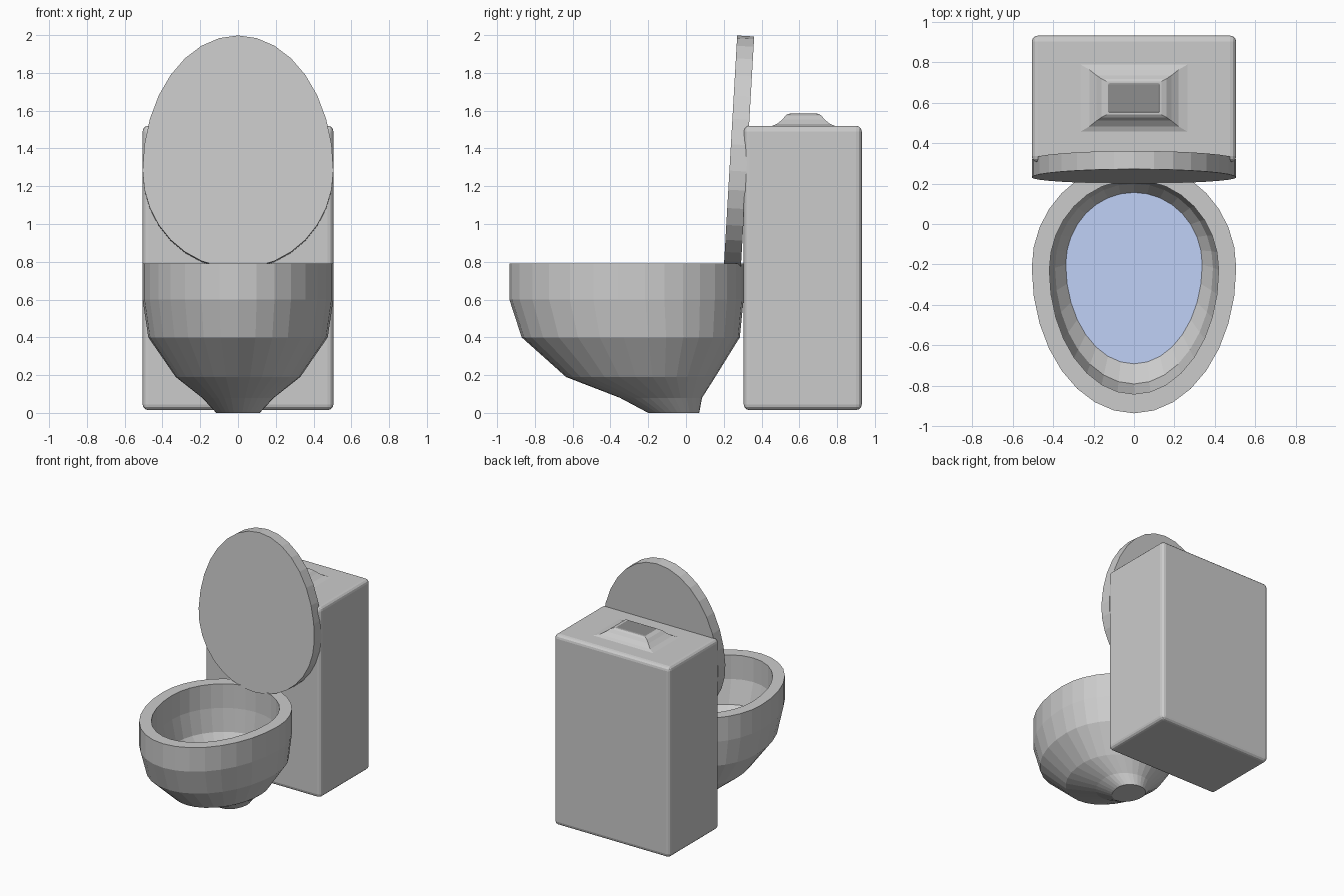
import bpy, bmesh, math
from mathutils import Matrix

if "Cube" in bpy.data.objects:
    bpy.data.objects.remove(bpy.data.objects["Cube"])

SIDES = 32


def make_object(name, bm, color=None):
    bmesh.ops.recalc_face_normals(bm, faces=bm.faces)
    mesh = bpy.data.meshes.new(name)
    bm.to_mesh(mesh)
    bm.free()
    obj = bpy.data.objects.new(name, mesh)
    bpy.context.collection.objects.link(obj)
    if color:
        mat = bpy.data.materials.new(name + "_colour")
        mat.diffuse_color = (*color, 1)
        mat.use_nodes = True
        mat.node_tree.nodes["Principled BSDF"].inputs["Base Color"].default_value = mat.diffuse_color
        mesh.materials.append(mat)
    return obj


def egg(w, front, back, z):
    """Egg outline: long half to the front, short half to the back."""
    mid = back - 0.42 * (back - front)
    pts = []
    for i in range(SIDES):
        a = 2 * math.pi * i / SIDES
        r = back - mid if math.sin(a) > 0 else mid - front
        pts.append((w * math.cos(a), mid + r * math.sin(a), z))
    return pts


def rect(hx, hy, z, cy):
    return [(sx * hx, cy + sy * hy, z)
            for sx, sy in ((-1, -1), (1, -1), (1, 1), (-1, 1))]


def loft(loops):
    """Skin a stack of loops and cap both ends."""
    bm = bmesh.new()
    rings = [[bm.verts.new(p) for p in loop] for loop in loops]
    for a, b in zip(rings, rings[1:]):
        for i in range(len(a)):
            j = (i + 1) % len(a)
            bm.faces.new((a[i], a[j], b[j], b[i]))
    bm.faces.new(rings[0])
    bm.faces.new(rings[-1])
    return bm


def box(size, centre):
    bm = bmesh.new()
    bmesh.ops.create_cube(bm, size=1, matrix=Matrix.Translation(centre) @
                          Matrix.Diagonal((*size, 1)))
    return bm


# Bowl: outer wall from the foot to the rim, then down the inside
bowl = [(0.115, -0.20, 0.07, 0.0), (0.19, -0.35, 0.085, 0.08),
        (0.33, -0.635, 0.155, 0.19), (0.475, -0.87, 0.285, 0.40),
        (0.505, -0.935, 0.305, 0.60), (0.505, -0.935, 0.305, 0.79),
        (0.418, -0.84, 0.218, 0.79), (0.418, -0.84, 0.218, 0.60),
        (0.39, -0.79, 0.20, 0.42), (0.27, -0.565, 0.10, 0.25)]
make_object("bowl", loft([egg(*r) for r in bowl]))

# Water surface
bm = bmesh.new()
bm.faces.new([bm.verts.new(p) for p in egg(0.345, -0.705, 0.16, 0.345)])
water = make_object("water", bm, (0.53, 0.64, 0.93))

# Lid: slab with the rim outline, hinged at the back and leaning forward
lid = make_object("lid", loft([egg(0.505, -1.235, 0, z) for z in (0, 0.09)]))
lid.location = (0, 0.2, 0.765)
lid.rotation_euler = (math.radians(-93.3), 0, 0)
# face the slab's thickness towards the tank
lid.data.transform(Matrix.Scale(1, 4))

# Tank with rounded edges
tank = make_object("tank", box((1.01, 0.625, 1.505), (0, 0.618, 0.7675)))
bev = tank.modifiers.new("rounded_edges", "BEVEL")
bev.width, bev.segments = 0.03, 3

# Raised flush button surround
make_object("button_surround", loft([
    rect(hx, hy, z, 0.622) for hx, hy, z in
    ((0.285, 0.178, 1.515), (0.22, 0.14, 1.53), (0.185, 0.112, 1.553),
     (0.16, 0.095, 1.574), (0.135, 0.082, 1.583))]))

# Dark flush button
button = make_object("flush_button", box((0.27, 0.165, 0.03), (0, 0.622, 1.571)),
                     (0.27, 0.27, 0.27))
bev = button.modifiers.new("rounded_corners", "BEVEL")
bev.width, bev.segments, bev.limit_method = 0.015, 2, "ANGLE"
